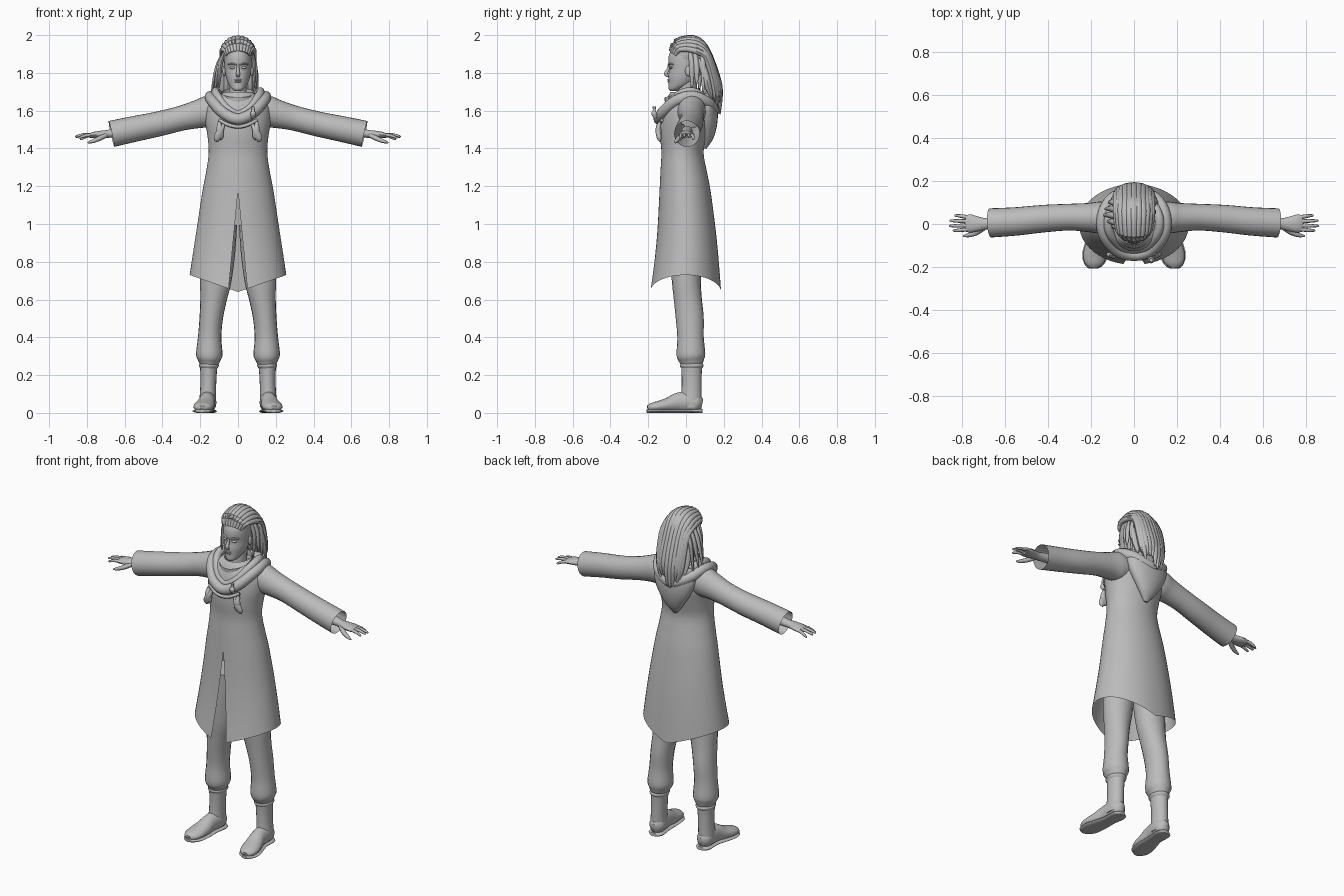
import bpy, bmesh, math, random
from mathutils import Vector
random.seed(4)

grey = bpy.data.materials.new("plain grey")
grey.diffuse_color = (0.5, 0.5, 0.5, 1)


def loft(name, rings, cap=True, closed=False):
    """Skin a list of point rings into one smooth object."""
    bm = bmesh.new()
    vs = [[bm.verts.new(p) for p in r] for r in rings]
    n = len(vs[0])
    for k in range(len(vs) if closed else len(vs) - 1):
        a, b = vs[k], vs[(k + 1) % len(vs)]
        for i in range(n):
            j = (i + 1) % n
            bm.faces.new((a[i], a[j], b[j], b[i]))
    if cap and not closed:
        bm.faces.new(vs[0])
        bm.faces.new(vs[-1])
    return finish(name, bm)


def finish(name, bm):
    bmesh.ops.recalc_face_normals(bm, faces=bm.faces)
    me = bpy.data.meshes.new(name)
    bm.to_mesh(me)
    bm.free()
    for p in me.polygons:
        p.use_smooth = True
    me.materials.append(grey)
    ob = bpy.data.objects.new(name, me)
    bpy.context.collection.objects.link(ob)
    bpy.context.view_layer.objects.active = ob
    ob.select_set(True)
    bpy.ops.object.shade_smooth_by_angle(angle=math.radians(50))
    ob.select_set(False)
    return ob


def smooth_rows(rows, sub, closed=False):
    """Catmull-Rom through rows of numbers."""
    rows = [Vector(r) for r in rows]
    n, out = len(rows), []
    get = (lambda i: rows[i % n]) if closed else (lambda i: rows[max(0, min(n - 1, i))])
    for i in range(n if closed else n - 1):
        p0, p1, p2, p3 = (get(i + k) for k in (-1, 0, 1, 2))
        for s in range(sub):
            t = s / sub
            out.append(0.5 * (2 * p1 + (p2 - p0) * t + (2 * p0 - 5 * p1 + 4 * p2 - p3) * t * t
                              + (3 * p1 - p0 - 3 * p2 + p3) * t ** 3))
    if not closed:
        out.append(rows[-1])
    return out


def tube(name, rows, ref=(0, 1, 0), seg=14, sub=4, cap=True, closed=False, floor=None):
    """Rows are x, y, z, radius along ref, radius across."""
    rows = smooth_rows(rows, sub, closed)
    c = [Vector(r[:3]) for r in rows]
    n, rings = len(c), []
    for k in range(n):
        t = (c[(k + 1) % n] - c[k - 1]) if closed else (c[min(k + 1, n - 1)] - c[max(k - 1, 0)])
        t.normalize()
        u = Vector(ref) - t * t.dot(Vector(ref))
        u.normalize()
        v = t.cross(u)
        ring = []
        for i in range(seg):
            a = math.tau * i / seg
            p = c[k] + u * abs(rows[k][3]) * math.cos(a) + v * abs(rows[k][4]) * math.sin(a)
            if floor is not None:
                p.z = max(p.z, floor)
            ring.append(p)
        rings.append(ring)
    return loft(name, rings, cap, closed)


def body(name, rows, seg=32, sub=4, cap=True):
    """Upright form; rows are z, half width, front y, back y."""
    return loft(name, [[(r[1] * math.cos(math.tau * i / seg),
                         (r[2] + r[3]) / 2 + (r[3] - r[2]) / 2 * math.sin(math.tau * i / seg), r[0])
                        for i in range(seg)] for r in smooth_rows(rows, sub)], cap)


def ball(name, c, r):
    bm = bmesh.new()
    bmesh.ops.create_uvsphere(bm, u_segments=20, v_segments=12, radius=1)
    for v in bm.verts:
        v.co = Vector((v.co.x * r[0] + c[0], v.co.y * r[1] + c[1], v.co.z * r[2] + c[2]))
    return finish(name, bm)


def mir(rows, s):
    return [(r[0] * s,) + tuple(r[1:]) for r in rows]


# Long coat with a front slit and a hem dipping at front and back
coat_rows = smooth_rows([
    (1.70, .07, -.08, .08), (1.67, .13, -.10, .105), (1.62, .17, -.122, .125), (1.55, .175, -.135, .125),
    (1.47, .162, -.138, .11), (1.38, .155, -.13, .093), (1.28, .168, -.135, .11), (1.18, .187, -.14, .13),
    (1.0, .215, -.152, .158), (.85, .238, -.17, .175), (.73, .256, -.19, .186)], 4)
bm = bmesh.new()
SEG, grid = 48, []
for z, rx, yf, yb in coat_rows:
    g = max(0, (1.18 - z) / .45) * .05 / rx
    k = max(0, min(1, (1.2 - z) / .47))
    ring = []
    for i in range(SEG + 1):
        a = -math.pi / 2 + g + (math.tau - 2 * g) * i / SEG
        ring.append(bm.verts.new((rx * math.cos(a), (yf + yb) / 2 + (yb - yf) / 2 * math.sin(a),
                                  z - .09 * k * (1 - abs(math.cos(a))))))
    grid.append(ring)
for a, b in zip(grid, grid[1:]):
    for i in range(SEG):
        bm.faces.new((a[i], a[i + 1], b[i + 1], b[i]))
bmesh.ops.remove_doubles(bm, verts=bm.verts, dist=1e-5)
finish("coat", bm)

for s, side in ((-1, "right"), (1, "left")):
    # Sleeve, wrist, palm and fingers
    tube(side + "_sleeve", mir([
        (.08, .03, 1.60, .07, .07), (.15, .03, 1.595, .075, .085), (.21, .03, 1.582, .068, .075),
        (.30, .032, 1.56, .062, .066), (.42, .025, 1.53, .064, .066), (.55, .012, 1.503, .066, .068),
        (.67, .005, 1.477, .068, .07)], s), seg=24, cap=False)
    tube(side + "_hand", mir([
        (.60, .005, 1.49, .03, .03), (.68, .002, 1.478, .026, .022), (.72, 0, 1.475, .033, .02),
        (.76, .002, 1.472, .042, .017), (.785, .004, 1.468, .038, .012)], s))
    for f, (y, ln, dz) in enumerate(((-.028, .068, -.005), (-.008, .085, .002), (.014, .083, 0), (.036, .06, -.012))):
        tube(f"{side}_finger_{f}", mir([
            (.77, y * .85, 1.47, .010, .010), (.77 + ln * .5, y, 1.472 + dz * .5, .009, .009),
            (.77 + ln, y * 1.1, 1.462 + dz, .006, .006), (.777 + ln, y * 1.1, 1.460 + dz, .002, .002)], s), seg=8, sub=2)
    tube(side + "_thumb", mir([
        (.70, -.015, 1.47, .016, .014), (.735, -.04, 1.452, .013, .013),
        (.77, -.052, 1.438, .010, .010), (.795, -.056, 1.43, .004, .004)], s), seg=8)
    # Trouser leg gathered into the boot
    tube(side + "_trouser_leg", mir([
        (.095, .0, 1.0, .09, .09), (.105, 0, .85, .085, .09), (.118, .002, .70, .077, .083),
        (.13, .01, .60, .074, .07), (.142, .02, .50, .074, .062), (.15, .024, .40, .07, .062),
        (.152, .026, .31, .076, .07), (.153, .028, .275, .066, .058), (.154, .028, .25, .055, .045)], s), seg=20)
    # Boot shaft, rim, foot and sole
    tube(side + "_boot_shaft", mir([
        (.155, .03, .262, .057, .047), (.156, .03, .2, .053, .043), (.158, .03, .13, .053, .042),
        (.16, .028, .07, .055, .044), (.16, .028, .03, .052, .044)], s), seg=20)
    tube(side + "_boot_rim", mir([
        (.154, .03, .235, .054, .044), (.154, .03, .25, .063, .053), (.154, .03, .265, .055, .046)], s), seg=20)
    tube(side + "_boot_foot", mir([
        (.157, .085, .045, .02, .03), (.158, .06, .05, .042, .048), (.16, .02, .058, .045, .056),
        (.165, -.04, .056, .043, .052), (.172, -.09, .043, .05, .04), (.182, -.14, .035, .054, .03),
        (.188, -.18, .029, .045, .024), (.19, -.203, .024, .022, .014)], s), ref=(1, 0, 0), seg=18, floor=.008)
    tube(side + "_sole", mir([
        (.157, .088, .008, .022, .012), (.158, .06, .008, .046, .014), (.163, -.02, .01, .045, .012),
        (.172, -.09, .01, .055, .012), (.183, -.15, .01, .059, .012), (.189, -.19, .01, .043, .012),
        (.19, -.208, .01, .02, .009)], s), ref=(1, 0, 0), floor=0)
    # Eye, brow and ear
    ball(side + "_eye", (s * .029, -.079, 1.828), (.016, .010, .007))
    tube(side + "_brow", mir([(.01, -.093, 1.842, .005, .004), (.03, -.086, 1.849, .006, .004),
                              (.052, -.067, 1.845, .004, .003)], s), seg=8)
    ball(side + "_ear", (s * .073, .012, 1.81), (.009, .017, .028))
    # Ties hanging on the chest
    for j, (x, z, lean) in enumerate(((.075, 1.53, .035), (.10, 1.54, -.005))):
        tube(f"{side}_chest_tassel_{j}", mir([
            (x, -.138, z, .007, .007), (x + lean * .5, -.146, z - .035, .015, .018),
            (x + lean, -.142, z - .075, .012, .020), (x + lean, -.136, z - .095, .004, .006)], s), seg=10)

# Chest cord and toggle
tube("chest_cord", [(-.10, -.128, 1.55, .009, .009), (-.05, -.146, 1.525, .010, .010), (0, -.148, 1.515, .010, .010),
                    (.05, -.146, 1.525, .010, .010), (.10, -.128, 1.55, .009, .009)], seg=8)
tube("toggle", [(.08, -.16, 1.56, .008, .008), (.08, -.168, 1.585, .016, .016),
                (.08, -.168, 1.60, .008, .008), (.08, -.168, 1.622, .009, .009)], seg=10)

# Hood folds lying round the neck, with the hood hanging behind
for name, k, dz, r in (("hood_outer_fold", 1, 0, .027), ("hood_inner_fold", .8, .025, .022)):
    loop = [(0, -.145, 1.555), (.08, -.125, 1.59), (.14, -.05, 1.655), (.145, .04, 1.675),
            (.10, .12, 1.64), (0, .15, 1.60)]
    loop += [(-x, y, z) for x, y, z in loop[4:0:-1]]
    tube(name, [(x * k, y * k, z + dz, r * 1.1, r) for x, y, z in loop], ref=(0, 0, 1), seg=12, closed=True)
tube("hood_back", [(0, .09, 1.69, .045, .11), (0, .105, 1.62, .06, .135), (0, .115, 1.54, .052, .11),
                   (0, .112, 1.46, .034, .06), (0, .10, 1.40, .008, .012)], seg=20)

# Standing collar, higher at the back
rings = []
for k in range(6):
    t = k / 5
    rings.append([((.10 - .012 * t) * math.cos(a), -.02 + (.088 + .006 * t) * math.sin(a),
                   1.59 + t * (.105 + .025 * math.sin(a)))
                  for a in (math.tau * i / 28 for i in range(28))])
loft("collar", rings, cap=False)

# Neck, head, nose and lips
tube("neck", [(0, .01, 1.58, .06, .06), (0, .005, 1.66, .05, .047), (0, .01, 1.77, .052, .046)], seg=20)
body("head", [(1.703, .016, -.083, -.05), (1.716, .033, -.092, -.02), (1.74, .05, -.092, .03), (1.78, .064, -.094, .07),
              (1.82, .070, -.089, .09), (1.86, .072, -.094, .095), (1.90, .070, -.088, .095),
              (1.94, .058, -.06, .085), (1.965, .025, -.01, .05)])
tube("nose", [(0, -.088, 1.84, .006, .006), (0, -.096, 1.815, .009, .008), (0, -.106, 1.795, .010, .011),
              (0, -.094, 1.782, .006, .010)], seg=10)
for n, z in (("upper_lip", 1.763), ("lower_lip", 1.754)):
    ball(n, (0, -.091, z), (.018, .008, .005))

# Hair swept back from the hairline, then falling in locks
ball("hair_cap", (-.003, .022, 1.90), (.081, .108, .094))
for i in range(11):
    a = -1.25 + 2.5 * i / 10
    x, h = math.sin(a), math.cos(a)
    j = random.uniform(-.012, .012)
    tube(f"swept_lock_{i}", [
        (.06 * x, -.045 - .038 * h, 1.885 + .03 * h, .008, .010), (.075 * x, -.02 - .035 * h, 1.905 + .062 * h, .014, .015),
        (.084 * x, .04, 1.89 + .094 * h, .016, .018), (.082 * x, .105, 1.865 + .065 * h, .017, .020),
        (.080 * x, .125 + .035 * h, 1.79, .018, .022), (.075 * x, .14 + .04 * h, 1.70 + j, .016, .020),
        (.065 * x, .145 + .035 * h, 1.60 + j * 3 + .05 * abs(x), .004, .005)], ref=(0, .7, .7), seg=8, sub=3)
for i in range(9):
    x = -1 + i / 4
    j = random.uniform(-.02, .03)
    tube(f"back_lock_{i}", [
        (.07 * x, .07, 1.87, .018, .020), (.085 * x, .10, 1.80, .020, .022), (.085 * x, .12, 1.72, .018, .022),
        (.09 * x, .14, 1.62 + j + .05 * abs(x), .004, .005)], seg=8, sub=3)

# Loose side locks, fuller on one side
for i, (s, y, ex, ez) in enumerate(((-1, -.02, -.10, 1.72), (-1, .0, -.125, 1.67), (-1, .03, -.145, 1.66),
                                    (-1, .06, -.135, 1.69), (-1, .09, -.12, 1.66), (1, .02, .08, 1.70),
                                    (1, .045, .097, 1.74), (1, .08, .095, 1.68))):
    tube(f"side_lock_{i}", [
        (s * .068, y, 1.92, .010, .008), (s * .085 + (ex - s * .08) * .3, y + .01, 1.85, .014, .010),
        (s * .085 + (ex - s * .08) * .6, y + .012, 1.78, .012, .009), (ex, y + .01, ez, .003, .003)], seg=8, sub=3)
